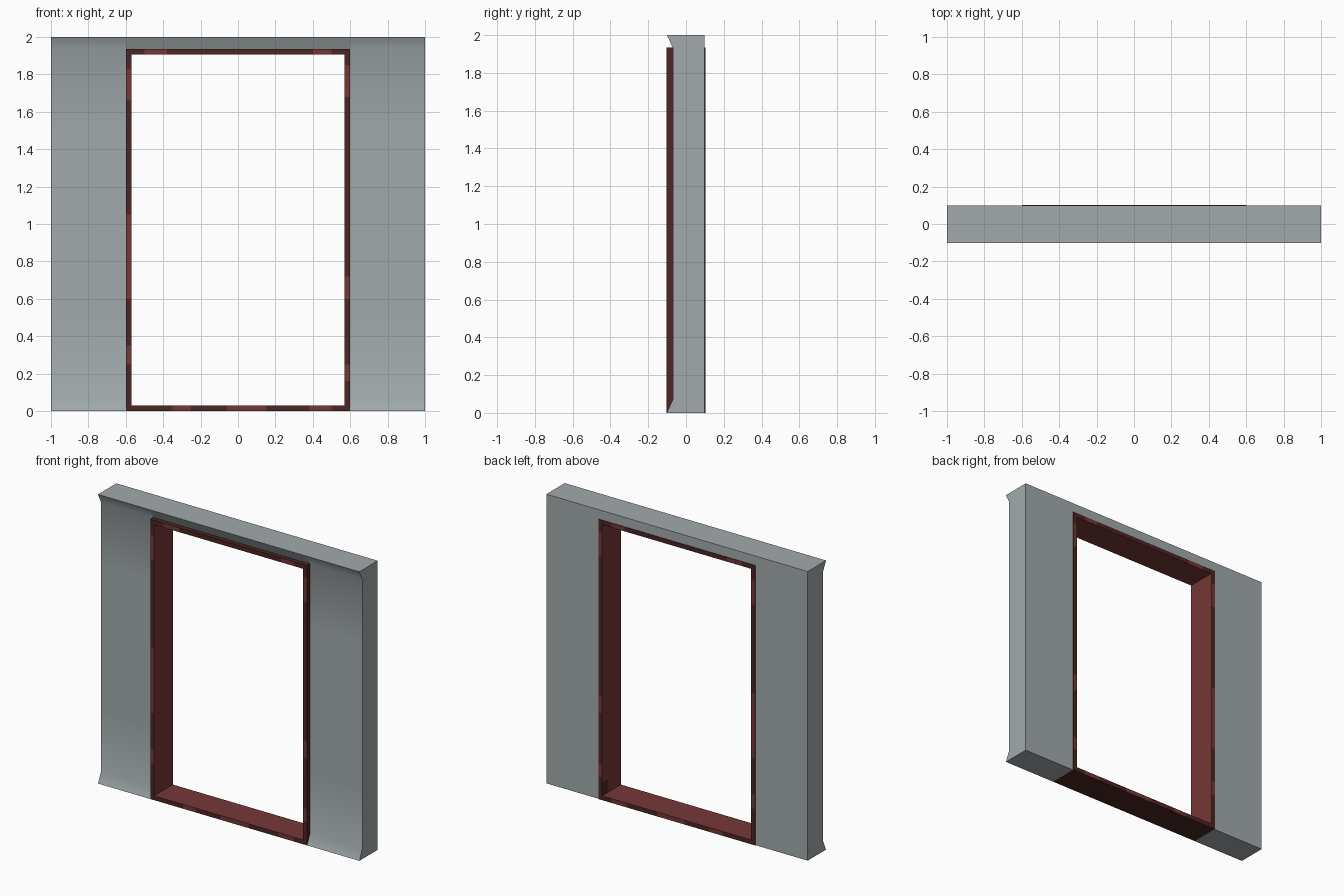
import bpy, bmesh, math
from mathutils import Vector

if "Cube" in bpy.data.objects:
    bpy.data.objects.remove(bpy.data.objects["Cube"])


def material(name, rgb):
    m = bpy.data.materials.new(name)
    m.diffuse_color = (*rgb, 1)
    m.use_nodes = True
    m.node_tree.nodes["Principled BSDF"].inputs["Base Color"].default_value = m.diffuse_color
    return m


GREY = material("wall grey", (0.36, 0.40, 0.41))
RED = material("red brown", (0.18, 0.038, 0.038))
DARK = material("dark brown", (0.075, 0.018, 0.018))

BACK, FRONT, LIP = 0.098, -0.07, -0.102
HALF, TOP, T = 0.6, 1.935, 0.03


def finish(bm, name, mats):
    bmesh.ops.recalc_face_normals(bm, faces=bm.faces)
    me = bpy.data.meshes.new(name)
    bm.to_mesh(me)
    bm.free()
    ob = bpy.data.objects.new(name, me)
    bpy.context.collection.objects.link(ob)
    for m in mats:
        me.materials.append(m)
    return ob


def extrude_x(name, profile, x0, x1):
    """Extrude a (y, z) profile from x0 to x1."""
    bm = bmesh.new()
    f = bm.faces.new([bm.verts.new((x0, y, z)) for y, z in profile])
    ext = bmesh.ops.extrude_face_region(bm, geom=[f])["geom"]
    bmesh.ops.translate(bm, vec=(x1 - x0, 0, 0),
                        verts=[v for v in ext if isinstance(v, bmesh.types.BMVert)])
    ob = finish(bm, name, [GREY])
    bpy.ops.object.select_all(action="DESELECT")
    ob.select_set(True)
    bpy.context.view_layer.objects.active = ob
    bpy.ops.object.shade_smooth_by_angle(angle=math.radians(40))
    return ob


# Wall panels either side of the opening, flared at top and bottom
wall = [(BACK, 0), (LIP, 0), (FRONT, 0.07), (FRONT, 0.5), (FRONT, 1.5),
        (FRONT, TOP), (LIP, 2), (BACK, 2)]
extrude_x("wall_left", wall, -1, -HALF)
extrude_x("wall_right", wall, HALF, 1)

# Header over the opening
extrude_x("wall_header", [(BACK, TOP), (FRONT, TOP), (LIP, 2), (BACK, 2)], -HALF, HALF)

# Door frame: rectangular ring through the wall
bm = bmesh.new()


def loop(inset, y):
    x, lo, hi = HALF - inset, inset, TOP - inset
    return [bm.verts.new((px, y, pz)) for px, pz in ((-x, lo), (x, lo), (x, hi), (-x, hi))]


rings = [loop(0, -0.102), loop(T, -0.102), loop(T, 0.102), loop(0, 0.102)]
for a, b in zip(rings, rings[1:] + rings[:1]):
    for i in range(4):
        j = (i + 1) % 4
        bm.faces.new((a[i], a[j], b[j], b[i]))

# Worn patches: ranges along each bar, on the front and back edges
side_patches = {-1: [(0.25, 0.35), (0.6, 1.05), (1.66, 1.83)],
                1: [(0.16, 0.25), (0.6, 0.72), (1.68, 1.85)]}
rail_patches = {0: [(-0.35, -0.25), (-0.06, 0.15), (0.38, 0.5)],
                1: [(-0.5, -0.38), (0.4, 0.5)]}


def inside(v, ranges):
    return any(a < v < b for a, b in ranges)


def cut(axis, values):
    for v in values:
        co, no = Vector((0, 0, 0)), Vector((0, 0, 0))
        co[axis], no[axis] = v, 1
        bmesh.ops.bisect_plane(bm, geom=bm.verts[:] + bm.edges[:] + bm.faces[:],
                               plane_co=co, plane_no=no)


cut(2, {v for rs in side_patches.values() for r in rs for v in r} | {0.12})
cut(0, {v for rs in rail_patches.values() for r in rs for v in r})
cut(1, [0.04])

bmesh.ops.recalc_face_normals(bm, faces=bm.faces)
for f in bm.faces:
    c = f.calc_center_median()
    on_side = abs(c.x) > HALF - T - 0.001
    if abs(f.normal.y) > 0.5:      # front and back edges: dark with red patches
        if on_side:
            red = inside(c.z, side_patches[1 if c.x > 0 else -1])
        else:
            red = inside(c.x, rail_patches[1 if c.z > 1 else 0])
    elif abs(c.x) > HALF - 0.001 or c.z < 0.001 or c.z > TOP - 0.001:
        red = False                # outer faces are dark
    else:                          # reveals are red, scuffed near the lower corners
        red = not (c.y > 0.04 and c.x > HALF - T - 0.001 and c.z < 0.12)
    f.material_index = 0 if red else 1
finish(bm, "door_frame", [RED, DARK])
